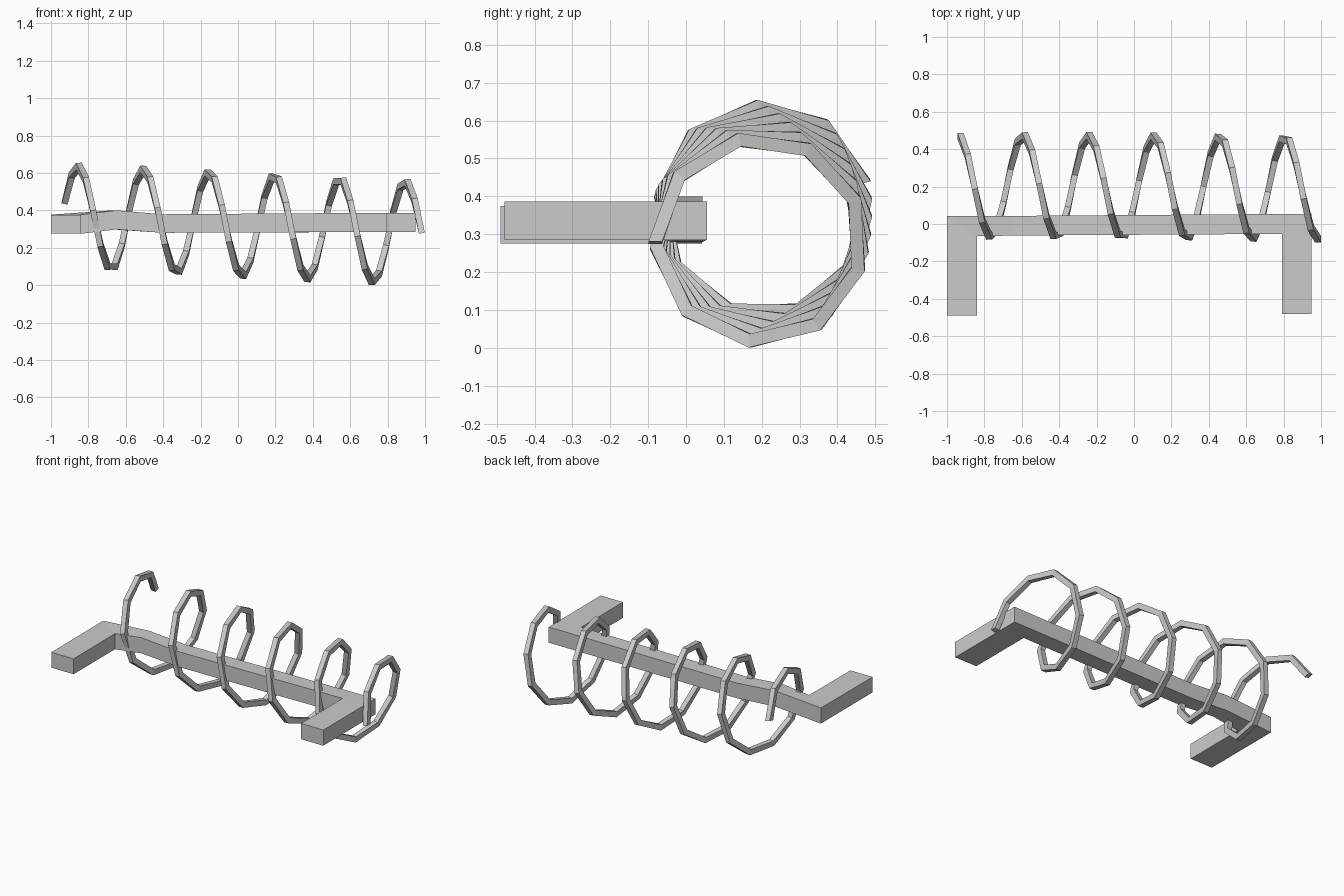
import bpy, math
from mathutils import Vector

if "Cube" in bpy.data.objects:
    bpy.data.objects.remove(bpy.data.objects["Cube"])


def loft(name, rings):
    """Skin a list of four-point sections and cap both ends."""
    verts = [p for r in rings for p in r]
    faces = []
    for i in range(len(rings) - 1):
        a, b = i * 4, i * 4 + 4
        for j in range(4):
            k = (j + 1) % 4
            faces.append((a + j, a + k, b + k, b + j))
    faces += [(3, 2, 1, 0), tuple(range(len(verts) - 4, len(verts)))]
    mesh = bpy.data.meshes.new(name)
    mesh.from_pydata(verts, [], faces)
    mesh.update()
    obj = bpy.data.objects.new(name, mesh)
    bpy.context.collection.objects.link(obj)
    # consistent outward normals
    import bmesh
    bm = bmesh.new()
    bm.from_mesh(mesh)
    bmesh.ops.recalc_face_normals(bm, faces=bm.faces)
    bm.to_mesh(mesh)
    bm.free()
    return obj


# Bracket: bent bar with two forward legs, (outer x, y), (inner x, y), bottom z, top z
bar = [
    ((-1.00, -0.490), (-0.84, -0.490), 0.275, 0.375),
    ((-1.00, 0.042), (-0.84, -0.065), 0.275, 0.377),
    ((-0.67, 0.043), (-0.65, -0.062), 0.298, 0.400),
    ((-0.40, 0.045), (-0.40, -0.060), 0.280, 0.379),
    ((0.95, 0.055), (0.79, -0.053), 0.285, 0.387),
    ((0.95, -0.480), (0.79, -0.480), 0.285, 0.387),
]
loft("support_bar", [[(*o, lo), (*i, lo), (*i, hi), (*o, hi)]
                     for o, i, lo, hi in bar])

# Coil: square wire wound on a slightly tilted axis
SEGMENTS, STEP = 50, math.radians(39.3)
X0, X1 = 0.983, -0.927
R_MID, HALF_R, HALF_X = 0.273, 0.018, 0.016
rise = (X1 - X0) / SEGMENTS / STEP          # axial travel per radian
rings = []
for n in range(SEGMENTS + 1):
    a = math.pi - n * STEP
    x = X0 + (X1 - X0) * n / SEGMENTS
    radial = Vector((0, math.cos(a), math.sin(a)))
    tangent = Vector((rise, R_MID * math.sin(a), -R_MID * math.cos(a))).normalized()
    side = tangent.cross(radial) * HALF_X
    centre = Vector((x, 0.199 - 0.007 * x, 0.324 - 0.047 * x)) + radial * R_MID
    r = radial * HALF_R
    rings.append([centre + r + side, centre - r + side,
                  centre - r - side, centre + r - side])
loft("coil_wire", rings)
